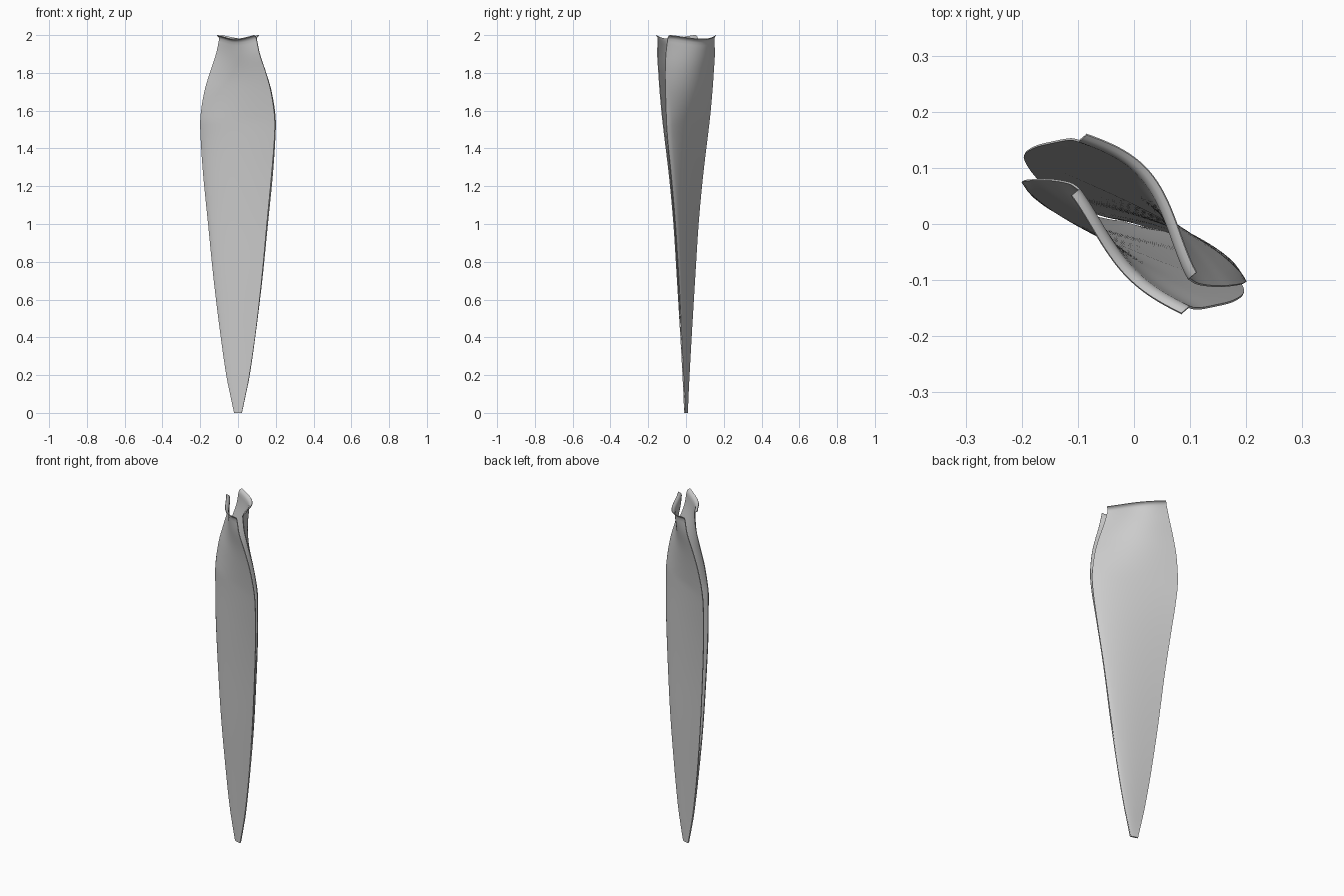
import bpy, bmesh, math
from mathutils import Vector

if "Cube" in bpy.data.objects:
    bpy.data.objects.remove(bpy.data.objects["Cube"], do_unlink=True)

grey = bpy.data.materials.new("light grey")
grey.use_nodes = True
grey.diffuse_color = (0.6, 0.6, 0.6, 1)
grey.node_tree.nodes["Principled BSDF"].inputs["Base Color"].default_value = grey.diffuse_color

# Blade stations: height, leading edge (-x, y), trailing edge (x, y), camber
STATIONS = [Vector(row) for row in (
    (0, .02, .004, .02, -.008, .001),
    (.1, .041, .007, .041, -.012, .003),
    (.2, .061, .012, .06, -.017, .005),
    (.4, .09, .02, .09, -.028, .008),
    (.7, .127, .032, .125, -.046, .012),
    (1, .157, .048, .153, -.065, .016),
    (1.25, .182, .067, .177, -.088, .021),
    (1.45, .196, .085, .193, -.112, .025),
    (1.57, .197, .091, .194, -.126, .026),
    (1.7, .177, .094, .175, -.138, .027),
    (1.8, .148, .095, .148, -.145, .028),
    (1.9, .115, .09, .115, -.151, .03),
    (1.98, .098, .08, .098, -.148, .033),
)]
STEPS = 5
CHORD = 28


def smooth_rows(rows, steps):
    """Pass a smooth curve through all the station rows."""
    result = []
    for i in range(len(rows) - 1):
        a, b = rows[i], rows[i + 1]
        before = rows[i - 1] if i else a * 2 - b
        after = rows[i + 2] if i + 2 < len(rows) else b * 2 - a
        for k in range(steps):
            t = k / steps
            result.append((b * 2 * t + a * 2 * (1 - t)
                           + (a * 2 - before - b) * t * (1 - t) ** 2
                           + (b * 2 - a - after) * t * t * (1 - t)) / 2)
    return result + [rows[-1]]


def section(row, side, camber_scale, flare=0, rise=0):
    """One cambered chord line; side is 1 for front and -1 for back."""
    z, lx, ly, tx, ty, camber = row
    lead, trail = Vector((-lx, ly)), Vector((tx, ty))
    chord = trail - lead
    outward = Vector((chord.y, -chord.x)).normalized()
    root = min(max((z - 1.55) / .4, 0), 1)
    skew = .65 + .65 * root
    scale = 1 + (camber_scale - 1) * root
    points = []
    for j in range(CHORD + 1):
        u = j / CHORD
        bulge = math.sin(math.pi * u ** skew)
        p = lead + chord * u + outward * (camber * scale * bulge + flare)
        p *= side
        p.y -= .009 * z * (1 - u)
        sag = .02 * bulge * root
        points.append((p.x, p.y, z + rise - sag))
    return points


def blade(name, side, camber_scale):
    bm = bmesh.new()
    rows = smooth_rows(STATIONS, STEPS)
    loops = [section(r, side, camber_scale) for r in rows]
    # Flared lip at the root
    for flare, rise in ((.004, .01), (.01, .015), (.018, .019)):
        loops.append(section(rows[-1], side, camber_scale, flare, rise))
    grid = [[bm.verts.new(p) for p in loop] for loop in loops]
    for low, high in zip(grid, grid[1:]):
        for j in range(CHORD):
            bm.faces.new((low[j], low[j + 1], high[j + 1], high[j]))
    mesh = bpy.data.meshes.new(name)
    bm.to_mesh(mesh)
    bm.free()
    mesh.materials.append(grey)
    obj = bpy.data.objects.new(name, mesh)
    bpy.context.collection.objects.link(obj)
    shell = obj.modifiers.new("thin shell", "SOLIDIFY")
    shell.thickness = .004
    shell.offset = 0
    bpy.ops.object.select_all(action="DESELECT")
    obj.select_set(True)
    bpy.context.view_layer.objects.active = obj
    bpy.ops.object.modifier_apply(modifier=shell.name)
    bpy.ops.object.shade_smooth_by_angle(angle=math.radians(40))
    return obj


# The two folded blades
blade("front_blade", 1, .8)
blade("back_blade", -1, 1.4)
